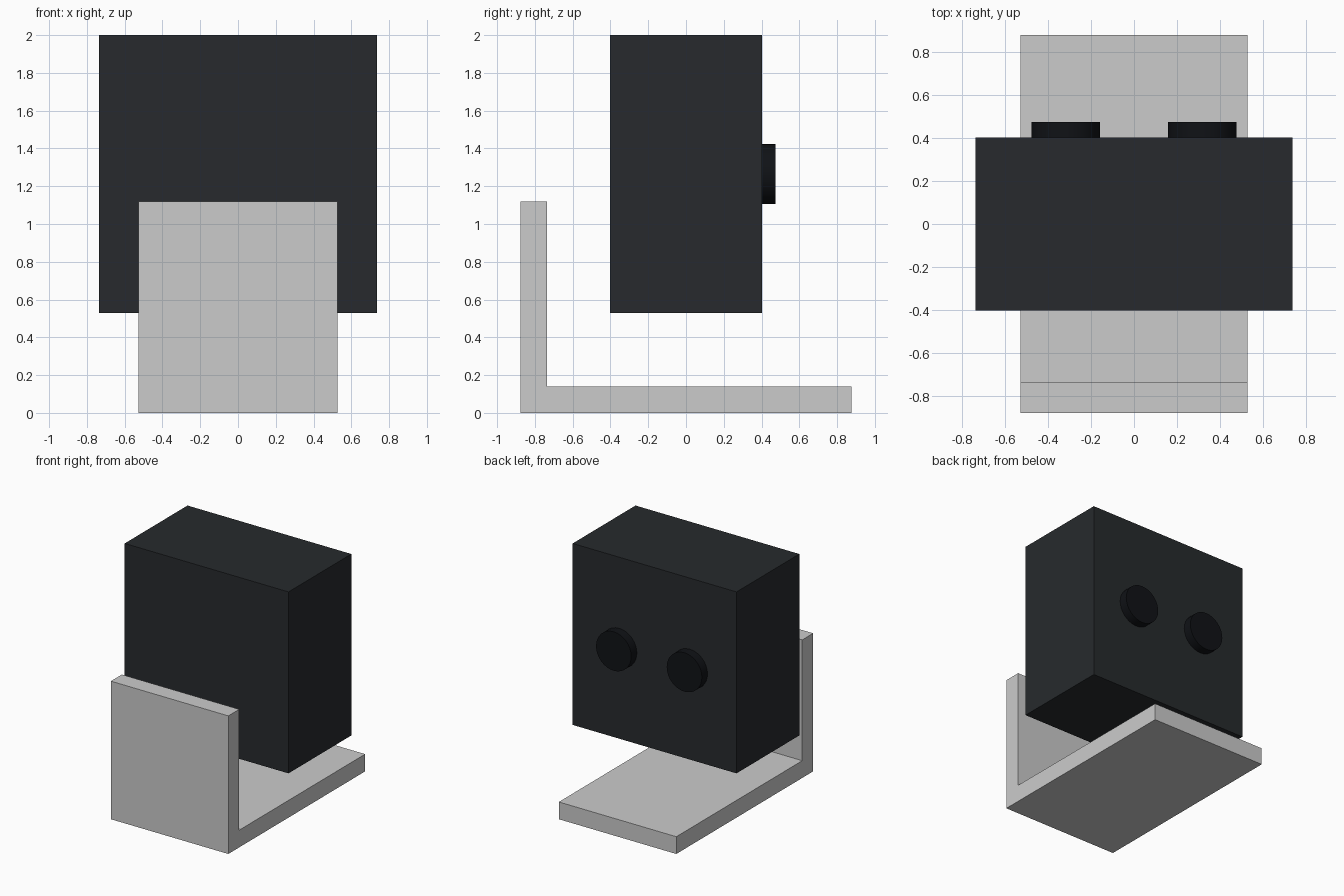
import bpy, bmesh, math

if "Cube" in bpy.data.objects:
    bpy.data.objects.remove(bpy.data.objects["Cube"])


def material(name, rgb):
    m = bpy.data.materials.new(name)
    m.diffuse_color = (*rgb, 1)
    m.use_nodes = True
    m.node_tree.nodes["Principled BSDF"].inputs["Base Color"].default_value = m.diffuse_color
    return m


body_mat = material("dark_casing", (0.02, 0.023, 0.026))
lens_mat = material("black_lens", (0.005, 0.006, 0.008))

# L-shaped bracket: side profile (y, z) extruded along x
W, D, H, T = 0.527, 0.877, 1.12, 0.14
profile = [(-D, 0), (D, 0), (D, T), (-D + T, T), (-D + T, H), (-D, H)]
bm = bmesh.new()
face = bm.faces.new([bm.verts.new((-W, y, z)) for y, z in profile])
ext = bmesh.ops.extrude_face_region(bm, geom=[face])
moved = [g for g in ext["geom"] if isinstance(g, bmesh.types.BMVert)]
bmesh.ops.translate(bm, verts=moved, vec=(2 * W, 0, 0))
bmesh.ops.recalc_face_normals(bm, faces=bm.faces)
mesh = bpy.data.meshes.new("bracket")
bm.to_mesh(mesh)
bm.free()
bpy.context.collection.objects.link(bpy.data.objects.new("bracket", mesh))

# Floating box-shaped casing
bpy.ops.mesh.primitive_cube_add(size=1, location=(0, 0, 1.264))
casing = bpy.context.object
casing.name = "casing"
casing.scale = (1.47, 0.805, 1.472)
casing.data.materials.append(body_mat)

# Pair of round discs on the rear face
for side, x in (("left", -0.317), ("right", 0.317)):
    bpy.ops.mesh.primitive_cylinder_add(
        vertices=32, radius=0.158, depth=0.075,
        location=(x, 0.437, 1.265), rotation=(math.pi / 2, 0, 0))
    disc = bpy.context.object
    disc.name = f"{side}_disc"
    disc.data.materials.append(lens_mat)
    bpy.ops.object.shade_smooth_by_angle()
